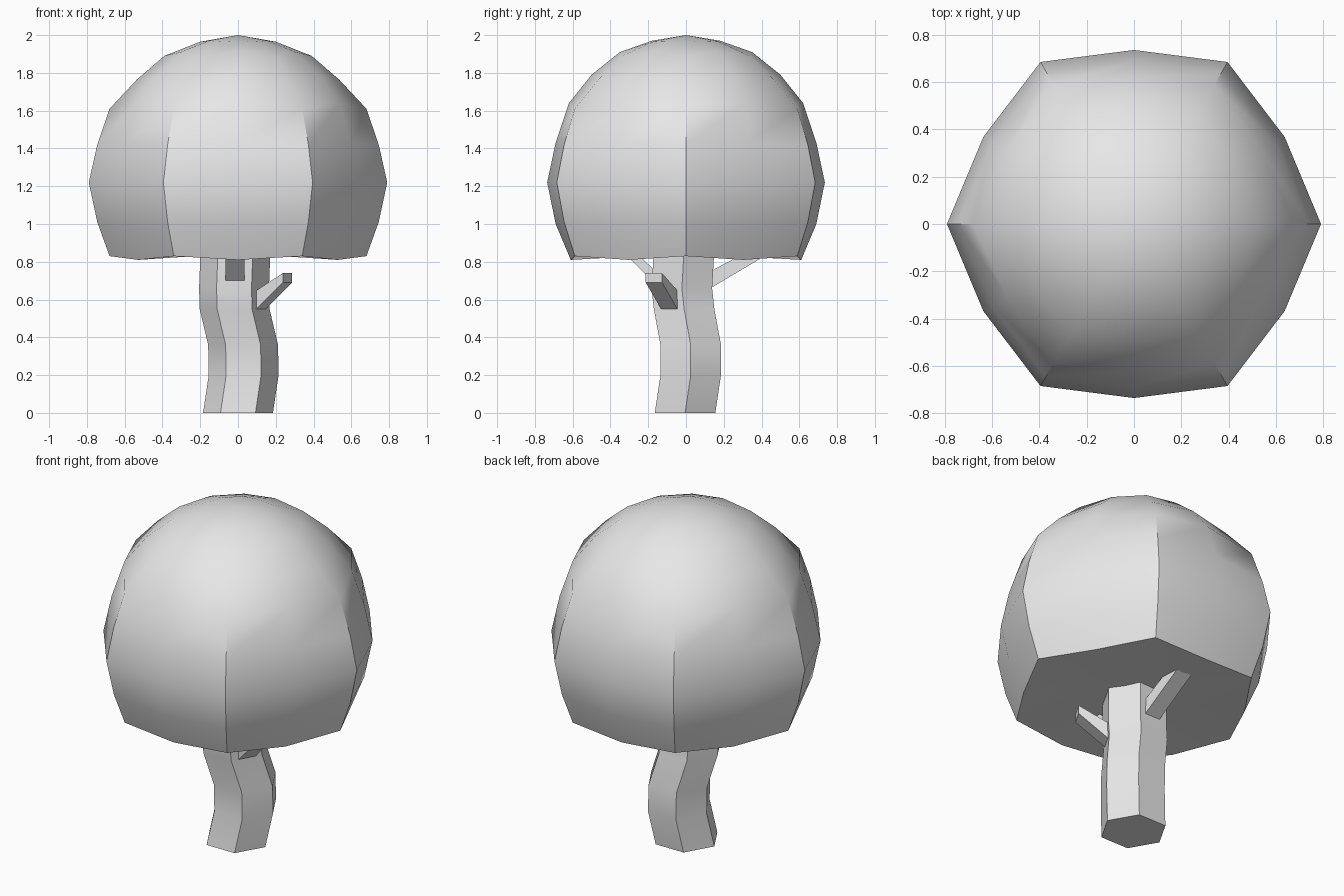
import bpy, bmesh
from math import sin, cos, radians
from mathutils import Vector

cube = bpy.data.objects.get("Cube")
if cube:
    bpy.data.objects.remove(cube, do_unlink=True)

grey = bpy.data.materials.new("plain grey")
grey.use_nodes = True
GREY = (0.8, 0.8, 0.8, 1.0)
grey.diffuse_color = GREY
for node in grey.node_tree.nodes:
    if node.type == 'BSDF_PRINCIPLED':
        node.inputs["Base Color"].default_value = GREY


def polar(r, deg, z):
    return Vector((r * cos(radians(deg)), r * sin(radians(deg)), z))


def loft(name, rings, bottom=None, top=None):
    """Skin a stack of rings; each end is a flat cap or a fan to a point."""
    bm = bmesh.new()
    loops = [[bm.verts.new(p) for p in ring] for ring in rings]
    n = len(loops[0])
    for a, b in zip(loops, loops[1:]):
        for i in range(n):
            j = (i + 1) % n
            bm.faces.new((a[i], a[j], b[j], b[i]))
    for loop, tip in ((loops[0], bottom), (loops[-1], top)):
        if tip is None:
            bm.faces.new(loop)
        else:
            v = bm.verts.new(tip)
            for i in range(n):
                bm.faces.new((loop[i], loop[(i + 1) % n], v))
    bmesh.ops.recalc_face_normals(bm, faces=bm.faces)
    mesh = bpy.data.meshes.new(name)
    bm.to_mesh(mesh)
    bm.free()
    mesh.materials.append(grey)
    obj = bpy.data.objects.new(name, mesh)
    bpy.context.collection.objects.link(obj)
    bpy.ops.object.select_all(action='DESELECT')
    obj.select_set(True)
    bpy.context.view_layer.objects.active = obj
    bpy.ops.object.shade_smooth_by_angle(angle=radians(30))
    return obj


# Canopy: six-cornered dome, (radius, height) at corners and mid-sides
corner = [(.68, .83), (.745, 1.01), (.79, 1.22), (.745, 1.42), (.68, 1.61),
          (.535, 1.765), (.39, 1.89), (.2, 1.965)]
middle = [(.61, .81), (.69, 1.0), (.735, 1.22), (.69, 1.43), (.62, 1.64),
          (.5, 1.79), (.35, 1.91), (.18, 1.97)]
canopy_rings = [[polar(*((c[0], 30 * i, c[1]) if i % 2 == 0 else (m[0], 30 * i, m[1])))
                 for i in range(12)] for c, m in zip(corner, middle)]
loft("canopy", canopy_rings, bottom=(0, 0, .845), top=(0, 0, 2))

# Trunk: bent six-sided column, centre of each ring
centres = [(0, -.005, 0), (.03, .025, .2), (.027, .025, .36),
           (-.018, -.01, .55), (-.021, -.022, .66), (-.01, -.005, .95)]
loft("trunk", [[polar(.185, 60 * i, 0) + Vector(c) for i in range(6)] for c in centres])


# Branches: tapered beams growing from the trunk faces
def branch(name, deg, inner, outer, width=.1):
    out, side = polar(1, deg, 0), polar(width / 2, deg + 90, 0)
    rings = []
    for r, low, high in (inner, outer):
        p = out * r + Vector((-.015, -.01, 0))
        rings.append([p - side + Vector((0, 0, low)), p + side + Vector((0, 0, low)),
                      p + side + Vector((0, 0, high)), p - side + Vector((0, 0, high))])
    loft(name, rings)


branch("left_branch", -30, (.145, .54, .64), (.32, .69, .74))
branch("front_branch", -90, (.14, .67, .74), (.31, .84, .9))
branch("back_branch", 90, (.14, .66, .75), (.46, .85, .92))
